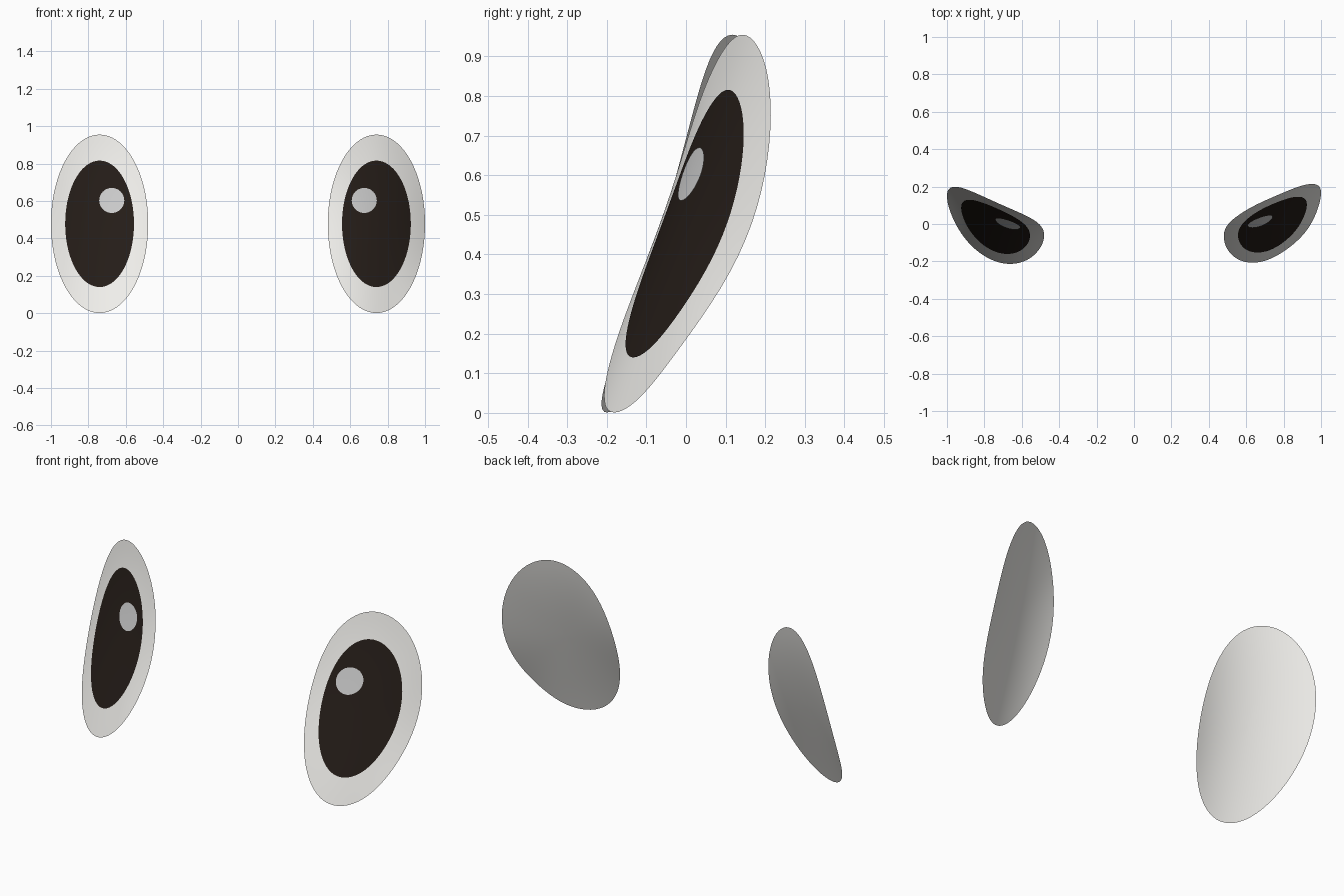
import bpy, bmesh
from math import sin, cos, tau, exp, atan2, degrees, hypot

if "Cube" in bpy.data.objects:
    bpy.data.objects.remove(bpy.data.objects["Cube"])

CX, CZ, RX, RZ = 0.74, 0.478, 0.26, 0.477   # eye outline seen from the front

# Curved face of each eye: constant, u, v, u^2, uv, v^2 (u outward, v up)
SURFACE = {
    1: (-0.002, 0.116, 0.161, 0.055, -0.012, -0.017),
    -1: (-0.015, 0.105, 0.158, 0.060, 0.012, -0.026),
}
# Local bends of the rim: angle in degrees, amount
BENDS = {
    1: ((-40, -0.025), (55, 0.005), (140, -0.010), (-150, -0.005)),
    -1: ((-45, -0.008), (-140, -0.005)),
}


def material(name, color):
    m = bpy.data.materials.new(name)
    m.diffuse_color = color
    m.use_nodes = True
    m.node_tree.nodes["Principled BSDF"].inputs["Base Color"].default_value = m.diffuse_color
    return m


def depth(side, x, z):
    u, v = (side * x - CX) / RX, (z - CZ) / RZ
    c, a, b, d, e, f = SURFACE[side]
    r = hypot(u, v)
    y = c + a * u + b * v + d * u * u + e * u * v + f * v * v
    y += 0.015 * v * (1 - r * r)
    for angle, amount in BENDS[side]:
        off = (degrees(atan2(v, u)) - angle + 180) % 360 - 180
        y += amount * r ** 3 * exp(-(off / 28) ** 2)
    return y


def curved_disc(name, side, cx, cz, rx, rz, lift, mat, rings=12, seg=72):
    """Elliptical disc draped over the eye surface, facing the front."""
    bm = bmesh.new()

    def point(r, t):
        x = side * cx + r * rx * cos(t)
        z = cz + r * rz * sin(t)
        return bm.verts.new((x, depth(side, x, z) - lift, z))

    centre = point(0, 0)
    loops = [[point((i + 1) / rings, tau * j / seg) for j in range(seg)]
             for i in range(rings)]
    for j in range(seg):
        k = (j + 1) % seg
        bm.faces.new((centre, loops[0][j], loops[0][k]))
        for inner, outer in zip(loops, loops[1:]):
            bm.faces.new((inner[j], outer[j], outer[k], inner[k]))
    for face in bm.faces:
        face.smooth = True
    me = bpy.data.meshes.new(name)
    bm.to_mesh(me)
    bm.free()
    me.materials.append(mat)
    ob = bpy.data.objects.new(name, me)
    bpy.context.collection.objects.link(ob)
    return ob


white = material("eye_white", (0.88, 0.87, 0.84, 1))
dark = material("pupil_dark", (0.018, 0.012, 0.009, 1))
shine = material("highlight_white", (1.0, 1.0, 1.0, 1))

# White, pupil and highlight of both eyes, layered front to back
for side, label in ((1, "right"), (-1, "left")):
    curved_disc(f"eye_white_{label}", side, CX, CZ, RX, RZ, 0.0, white)
    curved_disc(f"pupil_{label}", side, CX, CZ, 0.184, 0.338, 0.003, dark)
    curved_disc(f"highlight_{label}", side, 0.675, 0.603, 0.067, 0.067,
                0.006, shine, 6, 48)
